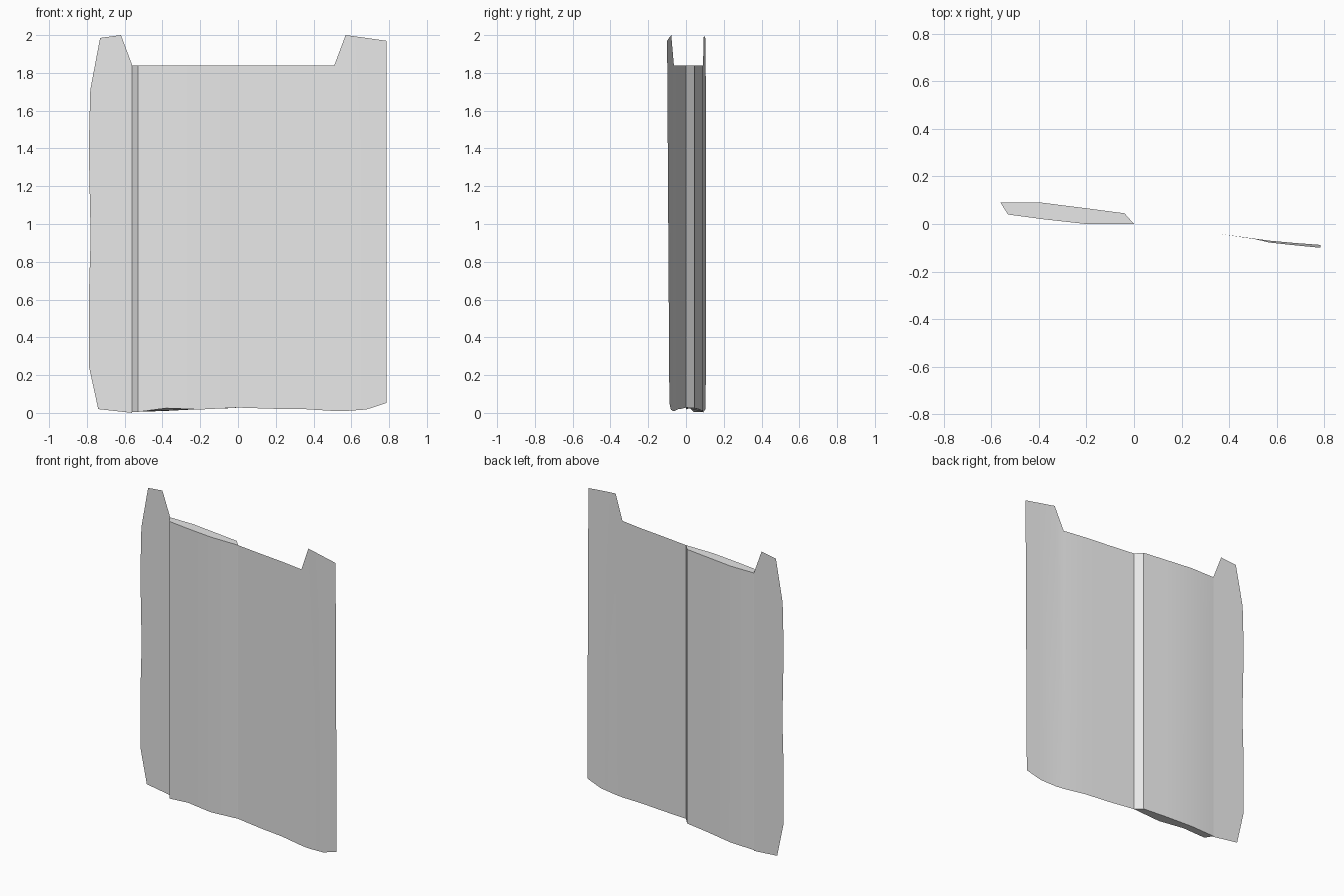
import bpy
import bmesh
import math

cube = bpy.data.objects.get("Cube")
if cube:
    bpy.data.objects.remove(cube, do_unlink=True)

grey = bpy.data.materials.new("plain grey")
grey.use_nodes = True
colour = (0.8, 0.8, 0.8, 1)
grey.diffuse_color = colour
grey.node_tree.nodes["Principled BSDF"].inputs["Base Color"].default_value = colour


def finish(name, bm):
    """Turn a bmesh into a grey object with soft shading on shallow bends."""
    bmesh.ops.remove_doubles(bm, verts=bm.verts, dist=0.0005)
    mesh = bpy.data.meshes.new(name)
    bm.to_mesh(mesh)
    bm.free()
    mesh.materials.append(grey)
    obj = bpy.data.objects.new(name, mesh)
    bpy.context.collection.objects.link(obj)
    bpy.ops.object.select_all(action='DESELECT')
    obj.select_set(True)
    bpy.context.view_layer.objects.active = obj
    bpy.ops.object.shade_smooth_by_angle(angle=math.radians(25))


# Side flange: a flat tab with a wavy outer edge, facing the front
bm = bmesh.new()
outline = [(-.56, 0), (-.56, 1.84), (-.62, 2), (-.73, 1.985), (-.782, 1.71),
           (-.79, 1.4), (-.78, .93), (-.79, .6), (-.79, .25), (-.74, .02)]
face = bm.faces.new([bm.verts.new((x, .09 - .07 * (x + .56), z)) for x, z in outline])
face.normal_update()
if face.normal.y > 0:
    face.normal_flip()
finish("side_flange", bm)

# Hollow box section: x, y, bottom height around the closed profile
TOP = 1.84
profile = [(-.562, .09, .005), (-.53, .04, .005), (-.38, .02, .025), (-.2, 0, .018),
           (0, 0, .028), (-.04, .045, .025), (-.2, .066, .02), (-.39, .09, .01)]
bm = bmesh.new()
low = [bm.verts.new(p) for p in profile]
high = [bm.verts.new((x, y, TOP)) for x, y, z in profile]
for i in range(len(profile)):
    j = (i + 1) % len(profile)
    bm.faces.new((low[i], low[j], high[j], high[i]))
bm.faces.new(high)
bm.faces.new(low[::-1])
bmesh.ops.recalc_face_normals(bm, faces=bm.faces)
finish("box_section", bm)

# Wide wing: columns of x, bottom y and z, top y and z
columns = [(0, 0, .028, 0, TOP), (.18, -.022, .022, -.022, TOP),
           (.35, -.04, .02, -.04, TOP), (.51, -.062, .01, -.064, TOP),
           (.57, -.07, .01, -.078, 2), (.68, -.08, .018, -.09, 1.985),
           (.785, -.088, .052, -.1, 1.97)]
bm = bmesh.new()
pairs = [(bm.verts.new((x, yb, zb)), bm.verts.new((x, yt, zt)))
         for x, yb, zb, yt, zt in columns]
for (a, b), (c, d) in zip(pairs, pairs[1:]):
    bm.faces.new((a, c, d, b))
finish("wide_wing", bm)
